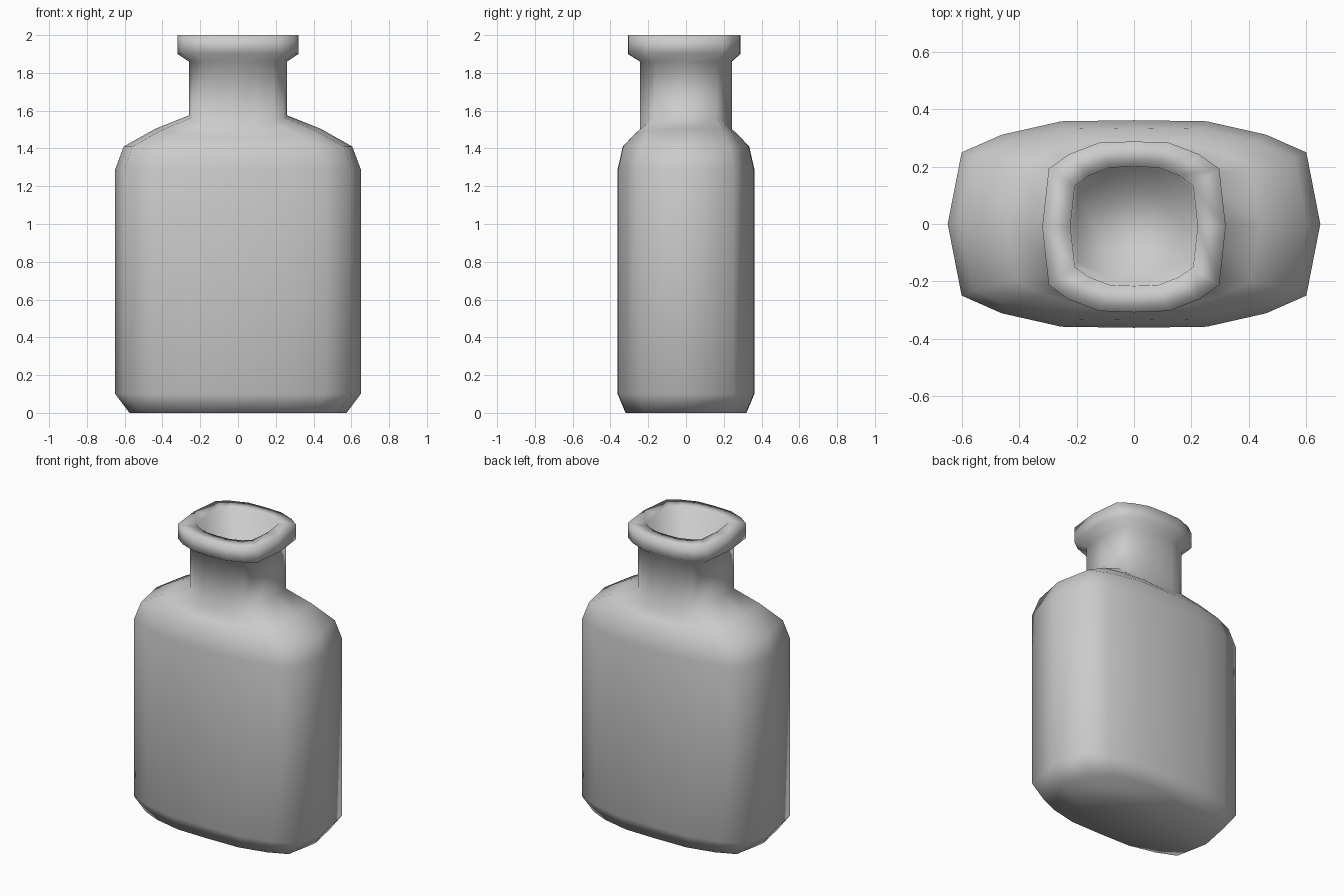
import bpy, bmesh

if "Cube" in bpy.data.objects:
    bpy.data.objects.remove(bpy.data.objects["Cube"])

# Quarter cross-sections as fractions of the half width and half depth
BODY = [(1, 0), (0.925, 0.69), (0.71, 0.86), (0.39, 0.99), (0, 1)]
NECK = [(1, 0), (0.93, 0.68), (0.71, 0.85), (0.38, 0.985), (0, 1)]


def section(quarter):
    """Mirror a quarter outline into a full 16-sided loop."""
    half = quarter + [(-x, y) for x, y in quarter[-2::-1]]
    return half + [(x, -y) for x, y in half[-2:0:-1]]


# outline, half width, half depth, z at the sides, z at front/back, y offset
RINGS = [
    (BODY, 0.575, 0.32, 0.0, 0.0, 0),       # base
    (BODY, 0.65, 0.362, 0.10, 0.10, 0),
    (BODY, 0.65, 0.362, 1.29, 1.29, 0),     # straight body
    (BODY, 0.605, 0.335, 1.41, 1.41, 0),
    (BODY, 0.44, 0.288, 1.503, 1.455, 0),   # shoulder
    (NECK, 0.26, 0.243, 1.575, 1.495, 0),   # neck
    (NECK, 0.26, 0.243, 1.86, 1.86, 0),
    (NECK, 0.32, 0.298, 1.90, 1.90, -0.01),  # lip
    (NECK, 0.32, 0.298, 2.0, 2.0, -0.01),
    (NECK, 0.222, 0.208, 2.0, 2.0, -0.008),  # mouth
    (NECK, 0.21, 0.195, 1.62, 1.62, 0),
]

bm = bmesh.new()
loops = []
for outline, w, d, z_side, z_front, off in RINGS:
    loops.append([bm.verts.new((x * w, y * d + off,
                                z_front + (z_side - z_front) * x * x))
                  for x, y in section(outline)])

# Skin the rings, then close the base and the mouth floor
for low, high in zip(loops, loops[1:]):
    n = len(low)
    for i in range(n):
        j = (i + 1) % n
        bm.faces.new((low[i], low[j], high[j], high[i]))
bm.faces.new(loops[0][::-1])
bm.faces.new(loops[-1])
bmesh.ops.recalc_face_normals(bm, faces=bm.faces)
for f in bm.faces:
    f.smooth = True

mesh = bpy.data.meshes.new("bottle")
bm.to_mesh(mesh)
bm.free()
bottle = bpy.data.objects.new("bottle", mesh)
bpy.context.collection.objects.link(bottle)
